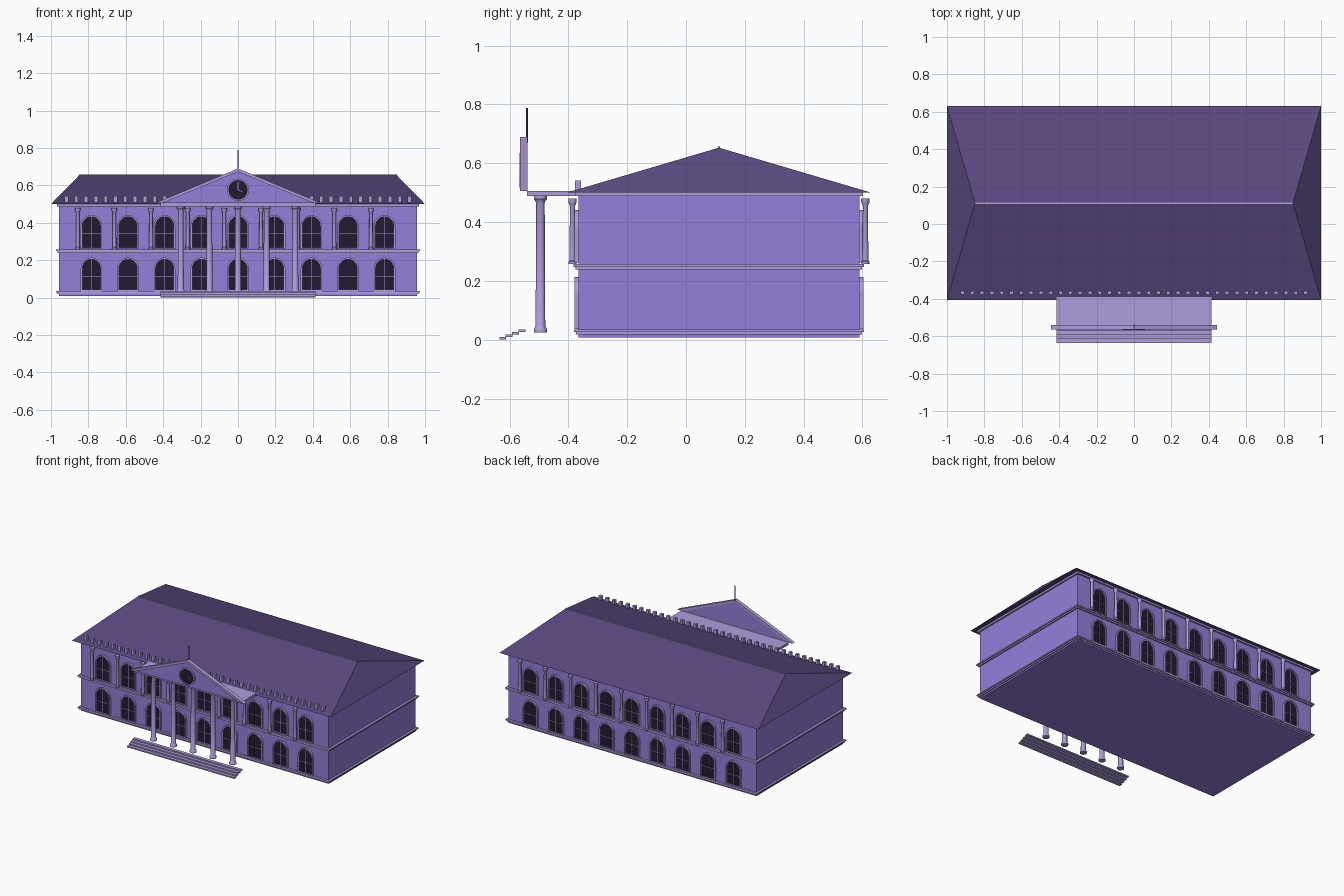
import bpy, bmesh, math
from mathutils import Matrix

if "Cube" in bpy.data.objects:
    bpy.data.objects.remove(bpy.data.objects["Cube"])

CY, HX, HY = 0.112, 0.957, 0.478        # body centre and half sizes
FRONT = CY - HY


def material(name, rgb):
    m = bpy.data.materials.new(name)
    m.diffuse_color = (*rgb, 1)
    m.use_nodes = True
    m.node_tree.nodes["Principled BSDF"].inputs["Base Color"].default_value = m.diffuse_color
    return m


WALL = material("wall", (0.30, 0.21, 0.70))
TRIM = material("trim", (0.43, 0.34, 0.72))
ROOF = material("roof", (0.10, 0.065, 0.21))
GLASS = material("glass", (0.016, 0.010, 0.03))


def mesh_from(name, verts, faces, mat):
    me = bpy.data.meshes.new(name)
    me.from_pydata(verts, [], faces)
    bm = bmesh.new()
    bm.from_mesh(me)
    bmesh.ops.recalc_face_normals(bm, faces=bm.faces)
    bm.to_mesh(me)
    bm.free()
    me.materials.append(mat)
    return me


def place(name, me, matrix=Matrix()):
    ob = bpy.data.objects.new(name, me)
    bpy.context.collection.objects.link(ob)
    ob.matrix_world = matrix
    return ob


def box_mesh(name, x0, x1, y0, y1, z0, z1, mat):
    v = [(x, y, z) for x in (x0, x1) for y in (y0, y1) for z in (z0, z1)]
    f = [(0, 1, 3, 2), (4, 6, 7, 5), (0, 4, 5, 1), (2, 3, 7, 6), (0, 2, 6, 4), (1, 5, 7, 3)]
    return mesh_from(name, v, f, mat)


def box(name, *a):
    return place(name, box_mesh(name, *a))


def prism_mesh(name, pts, y0, y1, mat):
    """Extrude an x-z outline along y."""
    n = len(pts)
    v = [(x, y, z) for y in (y0, y1) for x, z in pts]
    f = [tuple(range(n)), tuple(range(n, 2 * n))]
    f += [(i, (i + 1) % n, (i + 1) % n + n, i + n) for i in range(n)]
    return mesh_from(name, v, f, mat)


def ring_mesh(name, outer, inner, y0, y1, mat):
    """Closed frame between two x-z outlines, extruded along y."""
    n = len(outer)
    v = [(x, y, z) for y in (y0, y1) for loop in (outer, inner) for x, z in loop]
    f = []
    for i in range(n):
        j = (i + 1) % n
        f += [(i, j, n + j, n + i), (2*n + i, 2*n + j, 3*n + j, 3*n + i),
              (i, j, 2*n + j, 2*n + i), (n + i, n + j, 3*n + j, 3*n + i)]
    return mesh_from(name, v, f, mat)


def lathe_mesh(name, profile, mat, n=20):
    v = [(r * math.cos(2*math.pi*k/n), r * math.sin(2*math.pi*k/n), z)
         for r, z in profile for k in range(n)]
    m = len(profile)
    f = [(a*n + k, a*n + (k+1) % n, (a+1)*n + (k+1) % n, (a+1)*n + k)
         for a in range(m - 1) for k in range(n)]
    f += [tuple(range(n)), tuple(range((m-1)*n, m*n))]
    me = mesh_from(name, v, f, mat)
    me.shade_smooth()
    me.set_sharp_from_angle(angle=math.radians(35))
    return me


def arch(half, z0, top, n=14):
    spring = top - half
    return [(-half, z0)] + [(-half * math.cos(math.pi*k/n), spring + half * math.sin(math.pi*k/n))
                            for k in range(n + 1)] + [(half, z0)]


def circle(r, zc, n=32):
    return [(r * math.cos(2*math.pi*k/n), zc + r * math.sin(2*math.pi*k/n)) for k in range(n)]


# Body, wrapped bands and cornice
box("main_body", -HX, HX, FRONT, CY + HY, 0.008, 0.497, WALL)
for name, e, z0, z1 in [("base_band_lower", .008, .018, .027), ("base_band_upper", .015, .027, .035),
                        ("floor_band_lower", .009, .239, .248), ("floor_band_upper", .016, .248, .257),
                        ("cornice", .012, .488, .501)]:
    box(name, -HX - e, HX + e, FRONT - e, CY + HY + e, z0, z1, TRIM)

# Hipped roof with ridge cap
ey, rz = 0.518, 0.653
rv = [(-1, CY - ey, .5), (1, CY - ey, .5), (1, CY + ey, .5), (-1, CY + ey, .5), (-.85, CY, rz), (.85, CY, rz)]
place("hipped_roof", mesh_from("hipped_roof", rv, [(0, 1, 5, 4), (2, 3, 4, 5), (1, 2, 5), (3, 0, 4), (0, 3, 2, 1)], ROOF))
box("ridge_cap", -.85, .85, CY - .004, CY + .004, rz - .005, rz + .004, TRIM)

# Row of small blocks along the front eave
block = box_mesh("eave_block", -.01, .01, -.0105, .0105, .503, .542, TRIM)
for i in range(36):
    place("eave_block", block, Matrix.Translation((-.917 + i * 1.834 / 35, -.3675, 0)))

# Arched windows and slim columns on front and back (back is the front turned round)
H = 0.178
parts = [("window_frame", ring_mesh("window_frame", arch(.057, 0, H), arch(.048, .006, H - .009), -.013, .002, TRIM)),
         ("window_glass", prism_mesh("window_glass", arch(.05, .003, H - .007), -.004, .002, GLASS)),
         ("window_upright", box_mesh("window_upright", -.0012, .0012, -.007, 0, .004, H - .008, TRIM)),
         ("window_crossbar", box_mesh("window_crossbar", -.05, .05, -.007, 0, .076, .0785, TRIM))]
slim = lathe_mesh("slim_column", [(.0135, .257), (.0135, .266), (.0105, .27), (.009, .455),
                                  (.012, .462), (.0145, .468), (.0145, .48)], TRIM, 14)
turn = Matrix.Translation((0, CY, 0)) @ Matrix.Rotation(math.pi, 4, 'Z') @ Matrix.Translation((0, -CY, 0))
for side in (Matrix(), turn):
    for i in range(-4, 5):
        x = i * 0.196
        for z in (.036, .263):
            for name, me in parts:
                place(name, me, side @ Matrix.Translation((x, FRONT, z)))
        place("slim_column", slim, side @ Matrix.Translation((x - .073, FRONT - .02, 0)))

# Portico: five tall columns, flat slab and steps
tall = lathe_mesh("portico_column", [(.0225, .025), (.0225, .036), (.019, .041), (.0165, .045), (.0145, .465),
                                     (.018, .473), (.022, .478), (.022, .489)], TRIM, 24)
for i in range(-2, 3):
    place("portico_column", tall, Matrix.Translation((i * .153, -.495, 0)))
box("portico_slab", -.415, .415, -.54, -.372, .488, .505, TRIM)
for i in range(4):
    y = -.635 + i * .022
    box("step", -.415, .415, y, y + .0235, i * .0088, i * .0088 + .0088, TRIM)

# Pediment with raking moulding
place("pediment", prism_mesh("pediment", [(-.42, .505), (.42, .505), (0, .682)], -.555, -.541, WALL))
rake = [(-.445, .505), (0, .69), (.445, .505), (.405, .505), (0, .673), (-.405, .505)]
n = len(rake)
place("raking_moulding", prism_mesh("raking_moulding", rake, -.565, -.539, TRIM))

# Clock and spike
ZC = .576
place("clock_face", prism_mesh("clock_face", circle(.053, ZC), -.56, -.55, GLASS))
place("clock_rim", ring_mesh("clock_rim", circle(.059, ZC), circle(.052, ZC), -.566, -.55, TRIM))
for length, angle in ((.042, 0), (.03, 115)):
    hand = box_mesh("clock_hand", -.0015, .0015, -.563, -.559, 0, length, TRIM)
    place("clock_hand", hand, Matrix.Translation((0, 0, ZC)) @ Matrix.Rotation(math.radians(angle), 4, 'Y'))
place("spike", lathe_mesh("spike", [(.0035, .67), (.0035, .788)], ROOF, 10), Matrix.Translation((0, -.541, 0)))
